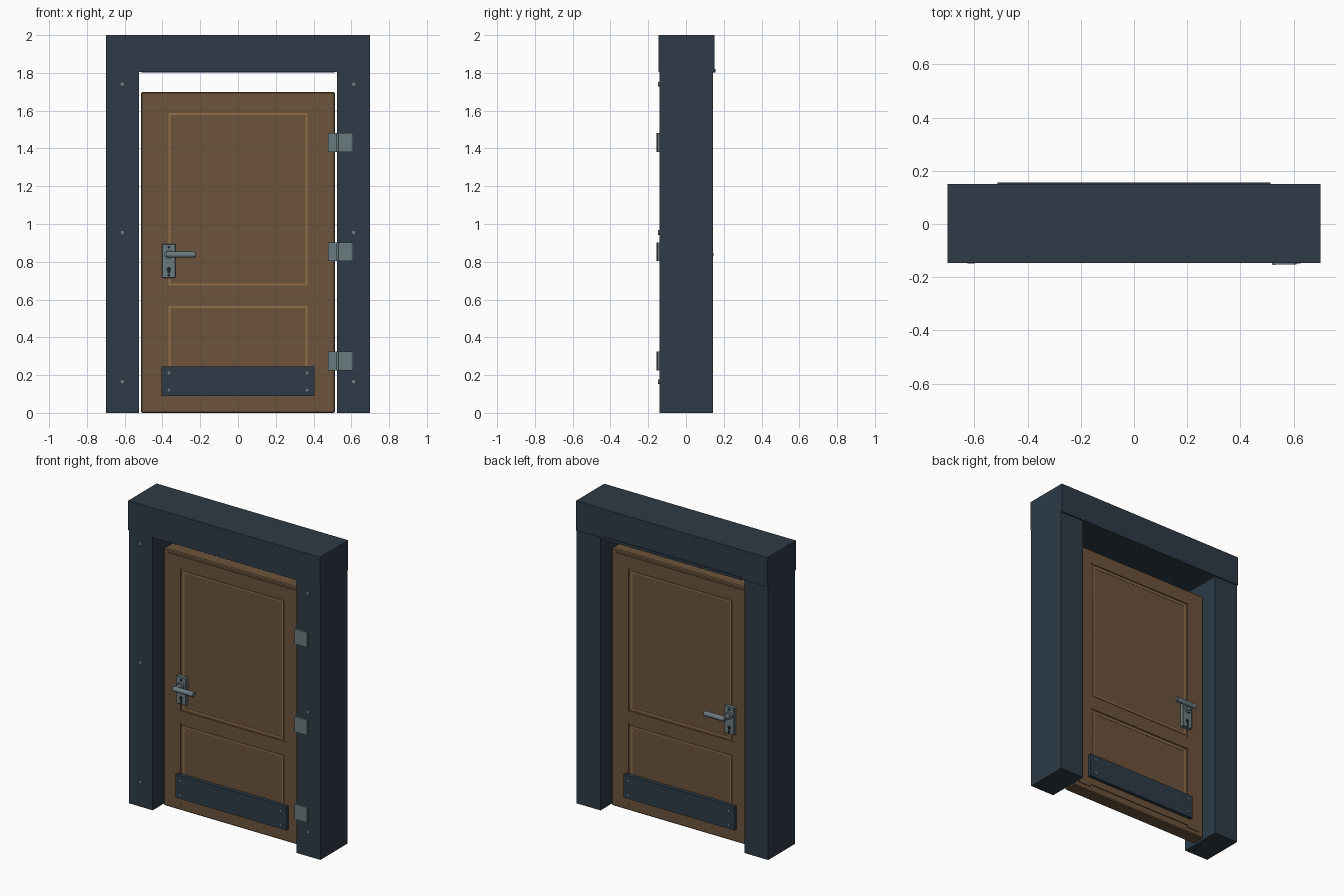
import bpy, bmesh, math
from mathutils import Matrix, Vector

if "Cube" in bpy.data.objects:
    bpy.data.objects.remove(bpy.data.objects["Cube"])


def mat(name, rgb):
    m = bpy.data.materials.new(name)
    lin = [(c / 255 / 12.92) if c < 10 else ((c / 255 + 0.055) / 1.055) ** 2.4 for c in rgb]
    m.diffuse_color = (*lin, 1)
    m.use_nodes = True
    m.node_tree.nodes["Principled BSDF"].inputs["Base Color"].default_value = m.diffuse_color
    return m


WOOD = mat("brown_wood", (108, 83, 59))
TRIM = mat("light_wood", (148, 112, 74))
FRAME = mat("dark_slate", (45, 59, 71))
METAL = mat("grey_metal", (106, 123, 128))
DARK = mat("keyhole_dark", (28, 34, 40))


def finish(name, bm, material):
    bmesh.ops.recalc_face_normals(bm, faces=bm.faces)
    me = bpy.data.meshes.new(name)
    bm.to_mesh(me)
    bm.free()
    me.materials.append(material)
    ob = bpy.data.objects.new(name, me)
    bpy.context.collection.objects.link(ob)
    return ob


def add_box(bm, x, y, z):
    size = (abs(x[1] - x[0]), abs(y[1] - y[0]), abs(z[1] - z[0]))
    mid = Vector((sum(x) / 2, sum(y) / 2, sum(z) / 2))
    bmesh.ops.create_cube(bm, size=1, matrix=Matrix.Translation(mid) @ Matrix.Diagonal((*size, 1)))


def box(name, x, y, z, material, bevel=0):
    bm = bmesh.new()
    add_box(bm, x, y, z)
    if bevel:
        bmesh.ops.bevel(bm, geom=bm.edges[:], offset=bevel, segments=1, affect='EDGES')
    return finish(name, bm, material)


def rod(name, a, b, r, material, sides=16, bevel=0):
    a, b = Vector(a), Vector(b)
    bm = bmesh.new()
    rot = (b - a).to_track_quat('Z', 'Y').to_matrix().to_4x4()
    bmesh.ops.create_cone(bm, cap_ends=True, segments=sides, radius1=r, radius2=r,
                          depth=(b - a).length, matrix=Matrix.Translation((a + b) / 2) @ rot)
    if bevel:
        rims = [e for e in bm.edges if any(len(f.verts) > 4 for f in e.link_faces)]
        bmesh.ops.bevel(bm, geom=rims, offset=bevel, segments=2, affect='EDGES')
    ob = finish(name, bm, material)
    for p in ob.data.polygons:
        p.use_smooth = len(p.vertices) == 4
    ob.data.set_sharp_from_angle(angle=math.radians(40))
    return ob


def border(name, hx, z, w, y, material):
    """Rectangular moulding made of four strips."""
    bm = bmesh.new()
    for s in (-1, 1):
        add_box(bm, (s * hx, s * (hx - w)), y, z)
    for z0 in (z[0], z[1] - w):
        add_box(bm, (-hx + w, hx - w), y, (z0, z0 + w))
    return finish(name, bm, material)


# frame: header, posts, rear strip
box("header", (-0.7, 0.7), (-0.146, 0.15), (1.805, 2.0), FRAME)
box("header_rear_strip", (-0.512, 0.512), (0.13, 0.155), (1.802, 1.82), FRAME)
for s, side in ((-1, "left"), (1, "right")):
    box(f"post_{side}", (s * 0.525, s * 0.7), (-0.14, 0.142), (0, 1.805), FRAME)
    for z in (0.165, 0.955, 1.74):
        rod(f"post_bolt_{side}", (s * 0.612, -0.138, z), (s * 0.612, -0.148, z), 0.013, METAL, 12)

# door slab
box("door_slab", (-0.513, 0.513), (-0.044, 0.044), (0, 1.70), WOOD, 0.006)

# details on both faces of the door
for s, side in ((-1, "front"), (1, "back")):
    face = (s * 0.03, s * 0.05)
    for t in (-1, 1):
        box(f"stile_{side}", (t * 0.385, t * 0.48), face, (0.03, 1.68), WOOD)
    for z in ((0.045, 0.13), (0.58, 0.66), (1.60, 1.68)):
        box(f"rail_{side}", (-0.385, 0.385), face, z, WOOD)
    for z in ((0.15, 0.565), (0.675, 1.587)):
        box(f"panel_{side}", (-0.367, 0.367), (s * 0.03, s * 0.047), z, WOOD)
        border(f"panel_moulding_{side}", 0.367, z, 0.010, (s * 0.04, s * 0.049), TRIM)

    # kick plate
    box(f"kick_plate_{side}", (-0.405, 0.405), (s * 0.045, s * 0.072), (0.09, 0.245), FRAME)
    for x in (-0.366, 0.366):
        for z in (0.12, 0.212):
            rod(f"kick_plate_screw_{side}", (x, s * 0.07, z), (x, s * 0.077, z), 0.008, METAL, 12)

    # lock plate and lever handle
    hx = -0.366
    box(f"lock_plate_{side}", (-0.402, -0.33), (s * 0.045, s * 0.072), (0.715, 0.895), METAL, 0.003)
    rod(f"handle_boss_{side}", (hx, s * 0.07, 0.838), (hx, s * 0.085, 0.838), 0.024, METAL)
    rod(f"handle_neck_{side}", (hx, s * 0.08, 0.838), (hx, s * 0.132, 0.838), 0.014, METAL)
    rod(f"handle_lever_{side}", (-0.382, s * 0.13, 0.838), (-0.225, s * 0.13, 0.838), 0.0165, METAL, 16, 0.005)
    rod(f"keyhole_{side}", (hx, s * 0.07, 0.76), (hx, s * 0.0735, 0.76), 0.012, DARK)
    box(f"keyhole_slot_{side}", (hx - 0.006, hx + 0.006), (s * 0.07, s * 0.0735), (0.738, 0.758), DARK)
    for z in (0.728, 0.877):
        rod(f"lock_screw_{side}", (hx, s * 0.07, z), (hx, s * 0.0745, z), 0.007, DARK, 12)

# hinges on the front right
for z in (0.275, 0.853, 1.432):
    zz = (z - 0.05, z + 0.05)
    box("hinge_post_leaf", (0.525, 0.61), (-0.138, -0.152), zz, METAL)
    box("hinge_door_leaf", (0.477, 0.522), (-0.045, -0.058), zz, METAL)
    rod("hinge_pin", (0.526, -0.147, zz[0]), (0.526, -0.147, zz[1]), 0.008, METAL, 12)
